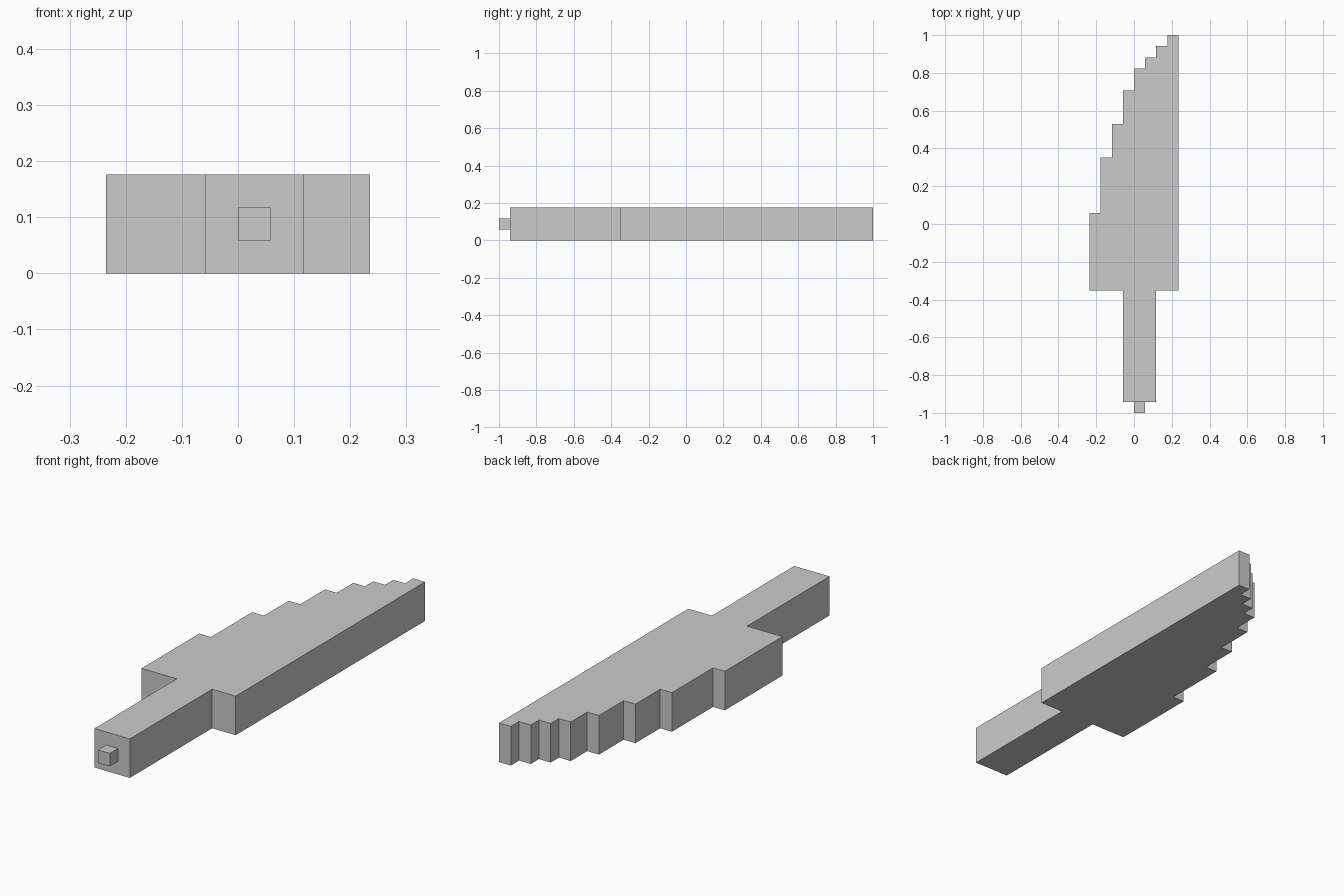
import bpy, bmesh

if "Cube" in bpy.data.objects:
    bpy.data.objects.remove(bpy.data.objects["Cube"])

U = 2 / 34  # one block of the stepped grid


def prism(name, outline, z0, z1):
    """Extrude a counter-clockwise xy outline (in blocks) from z0 to z1."""
    bm = bmesh.new()
    base = bm.faces.new([bm.verts.new((x * U, y * U, z0 * U)) for x, y in outline])
    top = bmesh.ops.extrude_face_region(bm, geom=[base], use_keep_orig=True)["geom"]
    bmesh.ops.translate(bm, vec=(0, 0, (z1 - z0) * U),
                        verts=[v for v in top if isinstance(v, bmesh.types.BMVert)])
    bmesh.ops.recalc_face_normals(bm, faces=bm.faces)
    mesh = bpy.data.meshes.new(name)
    bm.to_mesh(mesh)
    bm.free()
    obj = bpy.data.objects.new(name, mesh)
    bpy.context.collection.objects.link(obj)
    return obj


# Handle and straight spine
outline = [(-1, -16), (2, -16), (2, -6), (4, -6), (4, 17)]

# Stepped cutting edge, from tip back to heel
step_tops = [1, 6, 9, 12, 14, 15, 16, 17]
for i in reversed(range(len(step_tops))):
    x = i - 4
    outline.append((x, step_tops[i]))
    outline.append((x, step_tops[i - 1] if i else -6))

# Heel back to the handle
outline.append((-1, -6))

# Blade and handle are one continuous slab
prism("blade_and_handle", [p for k, p in enumerate(outline) if p != outline[k - 1]], 0, 3)

# Small stud on the end of the handle
prism("handle_stud", [(0, -17), (1, -17), (1, -16), (0, -16)], 1, 2)
